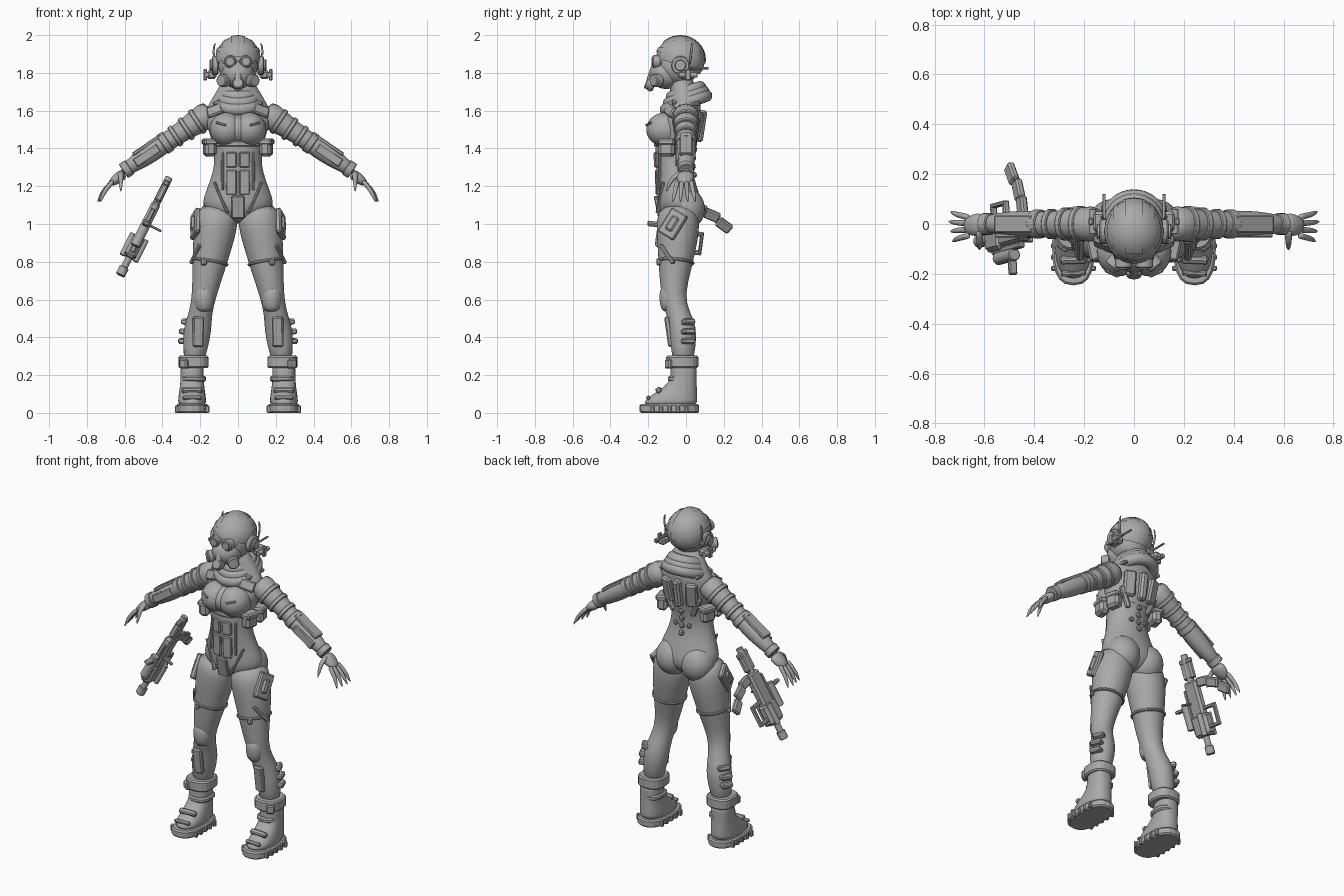
import bpy, bmesh, math
from math import sin, cos, pi, radians
from mathutils import Matrix, Vector, Euler
from mathutils.bvhtree import BVHTree

if "Cube" in bpy.data.objects:
    bpy.data.objects.remove(bpy.data.objects["Cube"], do_unlink=True)

X, Y, Z = Matrix.Identity(3)
SIDEWAYS, FORWARD = (0, 90, 0), (90, 0, 0)
NO_TURN, FULL_SIZE = (0, 0, 0), (1, 1, 1)

shade = (.4, .4, .4, 1)
grey = bpy.data.materials.new("plain_grey")
grey.use_nodes = True
grey.diffuse_color = shade
grey.node_tree.nodes["Principled BSDF"].inputs["Base Color"].default_value = shade


def finish(name, bm, smooth=False, mirror=False, bevel=None, subsurf=None):
    bmesh.ops.recalc_face_normals(bm, faces=bm.faces)
    mesh = bpy.data.meshes.new(name)
    bm.to_mesh(mesh)
    bm.free()
    mesh.materials.append(grey)
    obj = bpy.data.objects.new(name, mesh)
    bpy.context.collection.objects.link(obj)
    for face in mesh.polygons:
        face.use_smooth = smooth
    if subsurf:
        modifier = obj.modifiers.new("Rounding", "SUBSURF")
        modifier.levels = modifier.render_levels = subsurf
    if bevel:
        modifier = obj.modifiers.new("Edges", "BEVEL")
        modifier.width = bevel
        modifier.segments = 1
    if mirror:
        obj.modifiers.new("Mirror", "MIRROR").use_mirror_merge = False
    return obj


def place(loc, turn=NO_TURN, size=FULL_SIZE, frame=None):
    angles = Euler([radians(angle) for angle in turn])
    matrix = Matrix.LocRotScale(Vector(loc), angles, Vector(size))
    return frame @ matrix if frame else matrix


def box(name, loc, size, turn=NO_TURN, mirror=False, frame=None):
    bm = bmesh.new()
    bmesh.ops.create_cube(bm, size=1, matrix=place(loc, turn, size, frame))
    return finish(name, bm, mirror=mirror, bevel=min(size) / 4)


def cylinder(name, loc, radius, depth, turn=NO_TURN, mirror=False, frame=None):
    bm = bmesh.new()
    bmesh.ops.create_cone(bm, cap_ends=True, segments=20, radius1=radius, radius2=radius,
                          depth=depth, matrix=place(loc, turn, frame=frame))
    return finish(name, bm, mirror=mirror, bevel=min(radius, depth) / 6)


def ball(name, centre, radii, mirror=False, cuts=()):
    # Each cut is a direction and a distance from the centre beyond which the ball is removed
    bm = bmesh.new()
    bmesh.ops.create_uvsphere(bm, u_segments=32, v_segments=20, radius=1,
                              matrix=place(centre, size=radii))
    for direction, distance in cuts:
        direction = direction.normalized()
        bmesh.ops.bisect_plane(bm, geom=bm.verts[:] + bm.edges[:] + bm.faces[:], clear_outer=True,
                               plane_co=Vector(centre) + direction * distance, plane_no=direction)
    return finish(name, bm, smooth=True, mirror=mirror)


def loft(name, rows, mirror=False, flat=False, power=2, subsurf=2, bevel=None):
    # Each row is a centre, a half width and a half depth; flat keeps the rings level
    bm = bmesh.new()
    centres = [Vector(row[:3]) for row in rows]
    rings, sides = [], 20
    for i, (*_, across, depth) in enumerate(rows):
        along = centres[min(i + 1, len(rows) - 1)] - centres[max(i - 1, 0)]
        u = X if flat else Y.cross(along).normalized()
        v = Y if flat else along.cross(u).normalized()
        ring = []
        for k in range(sides):
            c, s = (math.copysign(abs(f) ** (2 / power), f)
                    for f in (cos(2 * pi * k / sides), sin(2 * pi * k / sides)))
            ring.append(bm.verts.new(centres[i] + u * c * across + v * s * depth))
        rings.append(ring)
    for low, high in zip(rings, rings[1:]):
        for k in range(sides):
            bm.faces.new((low[k - 1], low[k], high[k], high[k - 1]))
    bm.faces.new(rings[0])
    bm.faces.new(rings[-1])
    return finish(name, bm, smooth=bool(subsurf), mirror=mirror, subsurf=subsurf, bevel=bevel)


def limb(name, joints, radii, depth=1, mirror=True):
    # Spread the radii evenly along the chain of joints
    rows = []
    for i, radius in enumerate(radii):
        at = i * (len(joints) - 1) / (len(radii) - 1)
        k = min(int(at), len(joints) - 2)
        rows.append((*joints[k].lerp(joints[k + 1], at - k), radius, radius * depth))
    return loft(name, rows, mirror=mirror, subsurf=1)


def band(name, start, end, at, length, radius):
    step = (end - start).normalized() * length / 2
    middle = start.lerp(end, at)
    rows = [(*point, radius, radius) for point in (middle - step, middle + step)]
    return loft(name, rows, mirror=True, subsurf=None, bevel=.004)


def slab(name, centre, across, depth, height):
    x, y, z = centre
    rows = [(x, y, level, across, depth) for level in (z - height / 2, z + height / 2)]
    return loft(name, rows, mirror=True, flat=True, power=2.6, subsurf=None, bevel=.008)


def stick(name, target, spot, size, view="front", turn=0, mirror=True):
    # Lay a plate on the target's surface, at a spot seen from the given side
    a, b = spot
    start, aim = {"front": ((a, -1, b), Y), "back": ((a, 1, b), -Y), "side": ((1, a, b), -X)}[view]
    tree = BVHTree.FromObject(target, bpy.context.evaluated_depsgraph_get())
    hit, normal, *_ = tree.ray_cast(Vector(start), aim)
    frame = Matrix.Translation(hit) @ normal.to_track_quat("Z", "Y").to_matrix().to_4x4()
    return box(name, NO_TURN, size, turn=(0, 0, turn), mirror=mirror, frame=frame)


# Body
torso = loft("torso", [(0, -.03, 1, .06, .07), (0, -.03, 1.08, .2, .13), (0, -.04, 1.16, .18, .11),
                       (0, -.07, 1.32, .11, .09), (0, -.05, 1.48, .15, .12), (0, -.02, 1.58, .19, .1),
                       (0, 0, 1.66, .14, .08), (0, -.03, 1.8, .06, .06)], flat=True)
bust = ball("bust", (.06, -.11, 1.5), (.09, .1, .09), mirror=True)
ball("bust_centre", (0, -.11, 1.5), (.07, .09, .08))
ball("seat_curve", (.085, 0, 1.08), (.1, .1, .11), mirror=True)

# Legs
hip, thigh, knee = Vector((.1, -.04, 1.1)), Vector((.13, -.045, .92)), Vector((.18, -.07, .62))
calf, ankle = Vector((.215, -.015, .44)), Vector((.235, -.015, .26))
leg = limb("leg", (hip, thigh, knee, calf, ankle), (.1, .117, .11, .088, .064, .06, .076, .066, .054))
stick("thigh_patch", leg, (-.07, 1), (.1, .15, .03), view="side", turn=-30)
stick("thigh_patch_inset", leg, (-.07, 1), (.05, .09, .05), view="side", turn=-30)
stick("garter_strap", leg, (-.1, .84), (.02, .13, .02), view="side", turn=40)
stick("garter_clip", leg, (.18, .8), (.03, .04, .03))
band("stocking_edge", thigh, knee, at=.4, length=.015, radius=.1)
limb("knee_pad", (knee + Z * .06 - Y * .02, knee - Z * .09 - Y * .015), (.04, .055, .054, .04))
stick("shin_plate", leg, (.21, .43), (.06, .16, .03))
for i in range(3):
    stick("calf_buckle", leg, (.01, .38 + i * .05), (.07, .03, .05), view="side")

# Boots
foot = Vector((.243, -.088, 0))
slab("boot_sole", foot + Z * .023, across=.086, depth=.158, height=.046)
rows = []
for i in range(6):
    narrowing = min(1, i * .4) ** 2
    rows.append((foot.x, foot.y + narrowing * .075, .03 + i * .046,
                 .077 - narrowing * .015, .15 - narrowing * .08))
boot = loft("boot_upper", rows, mirror=True, flat=True, power=2.4)
shaft = ankle - Y * .005
slab("boot_collar", shaft + Z * .01, across=.08, depth=.085, height=.065)
slab("ankle_strap", shaft - Z * .08, across=.066, depth=.076, height=.03)
stick("instep_strap", boot, (foot.x, .12), (.11, .03, .03))
stick("toe_seam", boot, (foot.x, .08), (.1, .02, .02))
box("collar_buckle", shaft + X * .05 - Y * .07, (.05, .03, .05), turn=(0, 0, 35), mirror=True)
for i in range(5):
    for edge in (-X, X):
        box("sole_tread", foot + edge * .076 + Y * (i - 2) * .045 + Z * .02, (.03, .02, .04), mirror=True)

# Arms
shoulder, elbow, wrist = Vector((.13, 0, 1.6)), Vector((.37, 0, 1.44)), Vector((.62, 0, 1.27))
limb("arm", (shoulder, elbow, wrist), (.08, .068, .055, .05, .056, .046, .03))
for i in range(3):
    band("sleeve_band", shoulder, elbow, at=.36 + i * .24, length=.025, radius=.073 - i * .006)
band("elbow_cuff", elbow, wrist, at=.06, length=.04, radius=.058)
band("wrist_cuff", elbow, wrist, at=.88, length=.04, radius=.044)
forearm = elbow.lerp(wrist, .45)
box("forearm_guard", forearm + Z * .055, (.18, .07, .02), turn=(0, 34, 0), mirror=True)
box("forearm_side_plate", forearm - Y * .045, (.15, .02, .05), turn=(0, 34, 0), mirror=True)

# Hands
knuckle = Vector((.68, -.01, 1.21))
limb("palm", (wrist - X * .02, knuckle), (.026, .03, .026, .015), depth=1.6)
for i in range(4):
    spread = Y * (1.5 - i)
    base = knuckle + spread * .024 - X * .02 + Z * .02
    tip = knuckle + spread * .04 + X * (.065 - abs(i - 1) * .008) - Z * .095
    bend = base.lerp(tip, .5) + X * .012
    limb("finger", (base, bend, tip), (.013, .012, .011, .009, .002))
thumb = wrist - Y * .075 - Z * .03
limb("thumb", (wrist - Y * .02, thumb, thumb - Y * .03 - Z * .07), (.018, .015, .012, .01, .002))

# Hood folds around the neck
for fold in (-1, 0, 1):
    curve = bpy.data.curves.new("hood_fold", "CURVE")
    curve.dimensions = "3D"
    curve.bevel_depth = .034
    curve.bevel_resolution = 3
    spline = curve.splines.new("POLY")
    spline.points.add(31)
    spline.use_cyclic_u = True
    radius = .09 + fold * .016
    for k, point in enumerate(spline.points):
        angle = 2 * pi * k / len(spline.points)
        y = radius * sin(angle)
        point.co = (radius * cos(angle), y, 1.67 - fold * .028 + y * .35, 1)
    curve.materials.append(grey)
    bpy.context.collection.objects.link(bpy.data.objects.new("hood_fold", curve))

# Helmet
skull, dome = Vector((0, -.03, 1.87)), Vector((.12, .13, .125))
ball("head", skull - Y * .015 - Z * .035, (.104, .112, .105))
ball("helmet", skull, dome, cuts=[(-Z - Y * .4, .035)])
ball("helmet_ridge", skull, dome * 1.04, cuts=[(X, .036), (-X, .036), (-Z, .02), (-Y, .09)])
ball("side_band", skull, dome * 1.03, mirror=True, cuts=[(X, .085), (-X, -.065), (-Z, .02)])
ball("brow_band", skull, dome * 1.04, cuts=[(Z, .065), (-Z, -.04), (Y, .07)])
ear = skull + X * .12 - Z * .03
cylinder("ear_cup", ear, radius=.05, depth=.035, turn=SIDEWAYS, mirror=True)
cylinder("ear_cap", ear + X * .02, radius=.03, depth=.02, turn=SIDEWAYS, mirror=True)
low_ear = ear + X * .02 + Y * .04 - Z * .05
box("ear_block", low_ear, (.05, .08, .045), mirror=True)
cylinder("ear_rod", low_ear + X * .025, radius=.014, depth=.1, turn=FORWARD, mirror=True)
box("ear_tip", low_ear + X * .033, (.02, .03, .06), mirror=True)
cylinder("rear_rod", ear + Y * .1 - Z * .015, radius=.006, depth=.1, turn=FORWARD, mirror=True)
limb("antenna", (ear + Y * .05, ear + Y * .06 + X * .014 + Z * .08, ear + Y * .06 + Z * .12), (.006, .006, .004))

# Mask
face = skull - Y * .125
cylinder("goggle_rim", face + X * .042 - Z * .01, radius=.034, depth=.045, turn=FORWARD, mirror=True)
cylinder("goggle_lens", face + X * .042 - Z * .01 - Y * .02, radius=.024, depth=.015, turn=FORWARD, mirror=True)
ball("mask_jaw", face + Y * .05 - Z * .075, (.085, .09, .08))
cylinder("cheek_filter", face + X * .075 - Z * .11, radius=.034, depth=.05, turn=(90, 0, 40), mirror=True)
snout = face - Y * .035 - Z * .1
limb("breathing_tube", (face - Z * .02, snout, snout - Z * .07), (.014, .018, .02, .02, .018), mirror=False)
cylinder("snout_filter", snout - Z * .03, radius=.03, depth=.05, turn=(70, 0, 0))

# Vest
stick("lapel_plate", torso, (.12, 1.6), (.09, .06, .03), turn=-20)
stick("chest_plate", bust, (.09, 1.53), (.06, .012, .012), turn=15)
stick("shoulder_blade_plate", torso, (.08, 1.52), (.07, .15, .04), view="back")
stick("back_strap", torso, (.09, 1.44), (.03, .13, .04), view="back", turn=20)
stick("spine_plate", torso, (0, 1.52), (.045, .17, .06), view="back", mirror=False)
box("shoulder_strap", shoulder - X * .02 + Z * .045, (.045, .15, .02), turn=(0, 25, 0), mirror=True)
loft("vest_hem", [(0, -.06, level, .142, .11) for level in (1.41, 1.44)], flat=True, subsurf=None, bevel=.005)
for i in range(4):
    stick("spine_link", torso, (0, 1.26 + i * .045), (.03, .03, .03), view="back", mirror=False)
stick("lumbar_stud", torso, (.045, 1.31), (.025, .025, .03), view="back")

# Corset and pouches
for level, height in ((1.22, .13), (1.34, .08)):
    stick("corset_panel", torso, (.034, level), (.056, height, .02))
stick("corset_rib", torso, (.08, 1.28), (.014, .2, .02))
stick("front_flap", torso, (0, 1.09), (.07, .12, .02), mirror=False)
stick("hip_line", torso, (.09, 1.14), (.012, .18, .02), turn=-25)
for y, turn in ((-.1, -12), (.005, 14)):
    pouch = Vector((.15, y, 1.4))
    box("pouch", pouch, (.06, .085, .085), turn=(0, 0, turn), mirror=True)
    box("pouch_flap", pouch + Z * .035, (.07, .09, .035), turn=(0, 0, turn), mirror=True)

# Rifle floating beside the right hand, built upright in its own tilted frame
rifle = place((-.495, -.035, .985), turn=(0, 26.6, 0)) @ place(NO_TURN, turn=(-7, 0, 0))
box("rifle_receiver", Z * .01, (.05, .095, .26), frame=rifle)
box("rifle_handguard", -Z * .12, (.066, .12, .13), frame=rifle)
cylinder("rifle_barrel", -Z * .22, radius=.018, depth=.12, frame=rifle)
cylinder("rifle_muzzle", -Z * .265, radius=.026, depth=.05, frame=rifle)
cylinder("rifle_rear_tube", Z * .21, radius=.02, depth=.17, frame=rifle)
box("rifle_stock", Z * .2, (.036, .08, .1), frame=rifle)
box("rifle_butt", Z * .255, (.03, .09, .03), frame=rifle)
box("rifle_rail", -Y * .06 - Z * .03, (.025, .025, .26), frame=rifle)
cylinder("rifle_scope", -Y * .09 - Z * .05, radius=.026, depth=.15, frame=rifle)
box("rifle_sight_fin", -Y * .14, (.035, .06, .02), frame=rifle)
box("rifle_spur", X * .055 - Y * .03 + Z * .015, (.07, .02, .012), frame=rifle)
for edge in (-X, X):
    cylinder("rifle_side_tube", edge * .038 + Y * .03 - Z * .12, radius=.016, depth=.13, frame=rifle)
for i in range(3):
    middle = Y * (.09 + i * .072) + Z * (.115 - i * (i + 1) * .013)
    box("rifle_magazine", middle, (.03, .085, .055), turn=(-6 - i * 13, 0, 0), frame=rifle)
box("rifle_grip_bar", Y * .125 - Z * .085, (.026, .018, .13), frame=rifle)
for level in (-.14, -.03):
    box("rifle_grip_arm", Y * .085 + Z * level, (.026, .08, .02), frame=rifle)
